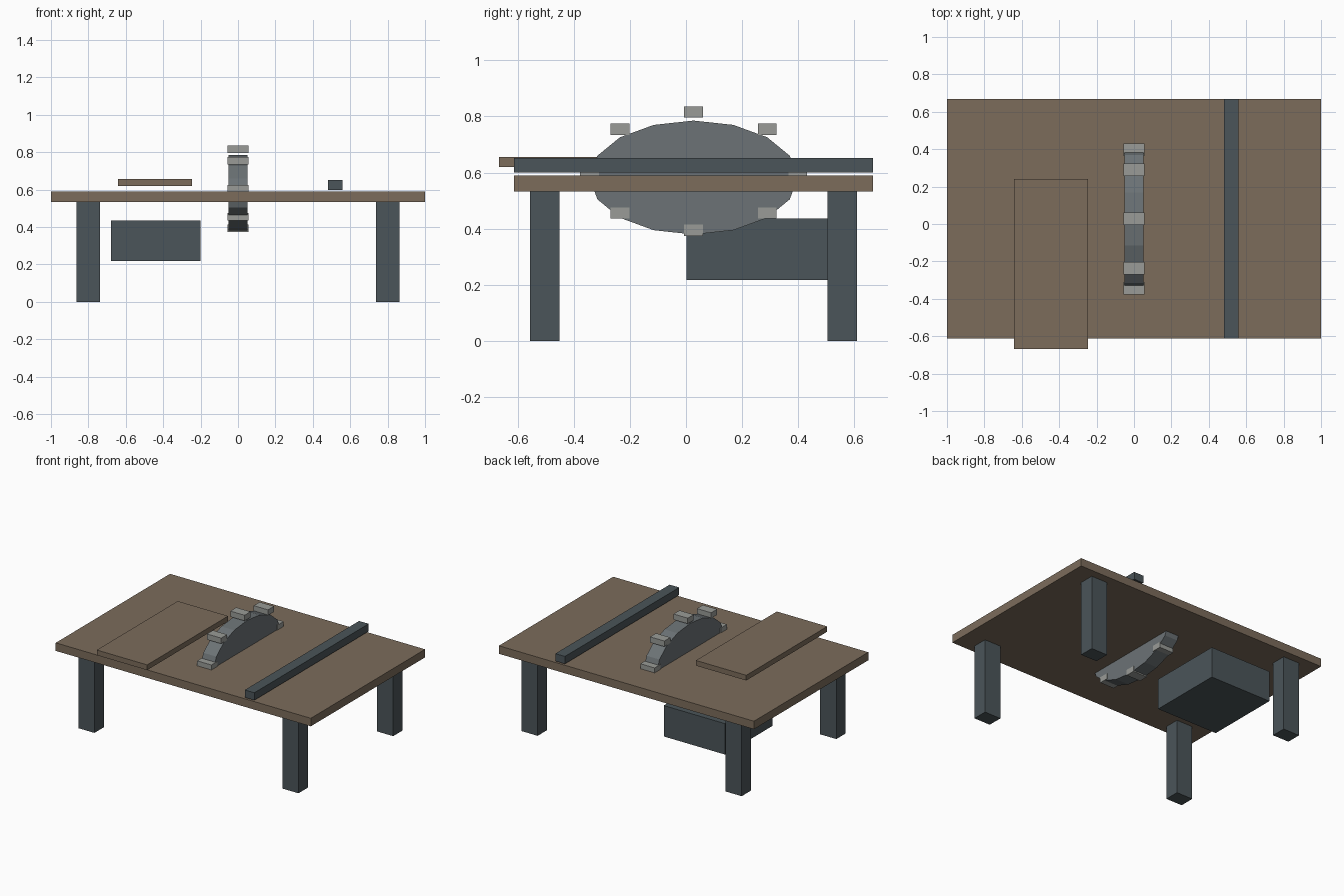
import bpy
from math import sin, cos, pi

if "Cube" in bpy.data.objects:
    bpy.data.objects.remove(bpy.data.objects["Cube"])


def material(name, rgb):
    m = bpy.data.materials.new(name)
    m.diffuse_color = (*rgb, 1)
    m.use_nodes = True
    m.node_tree.nodes["Principled BSDF"].inputs["Base Color"].default_value = m.diffuse_color
    return m


wood = material("wood", (0.20, 0.15, 0.105))
dark_steel = material("dark_steel", (0.07, 0.09, 0.10))
steel = material("steel", (0.15, 0.17, 0.18))
tip_metal = material("tip_metal", (0.32, 0.33, 0.31))


def box(name, centre, size, mat):
    bpy.ops.mesh.primitive_cube_add(size=1, location=centre)
    ob = bpy.context.object
    ob.name = name
    ob.scale = size
    bpy.ops.object.transform_apply(location=False, rotation=False, scale=True)
    ob.data.materials.append(mat)
    return ob


CY = 0.027  # middle of the table in y

# Table top and four legs
box("table_top", (0, CY, 0.5615), (2, 1.28, 0.057), wood)
for sx, side in ((-1, "left"), (1, "right")):
    for sy, end in ((-1, "front"), (1, "back")):
        box(f"{end}_{side}_leg", (sx * 0.8, CY + sy * 0.53, 0.2665),
            (0.127, 0.105, 0.533), dark_steel)

# Fence, sliding board and motor housing
box("fence", (0.52, CY, 0.626), (0.075, 1.28, 0.053), dark_steel)
box("sliding_board", (-0.443, -0.2135, 0.6375), (0.395, 0.907, 0.037), wood)
box("motor_housing", (-0.44, 0.268, 0.327), (0.48, 0.533, 0.219), dark_steel)

# Saw blade: 16-sided disc squashed in height, with its axis along x
RY, RZ = 0.371, 0.203
bpy.ops.mesh.primitive_cylinder_add(vertices=16, radius=1, depth=1,
                                    location=(0, CY, 0.582), rotation=(0, pi / 2, 0))
blade = bpy.context.object
blade.name = "saw_blade"
blade.scale = (RZ, RY, 0.102)
bpy.ops.object.transform_apply(location=False, rotation=True, scale=True)
blade.data.materials.append(steel)

# Eight upright block teeth around the rim
for i in range(8):
    a = i * pi / 4
    box(f"saw_tooth_{i + 1}", (0, CY + RY * sin(a), 0.605 + 0.211 * cos(a)),
        (0.112, 0.067, 0.04), tip_metal)
